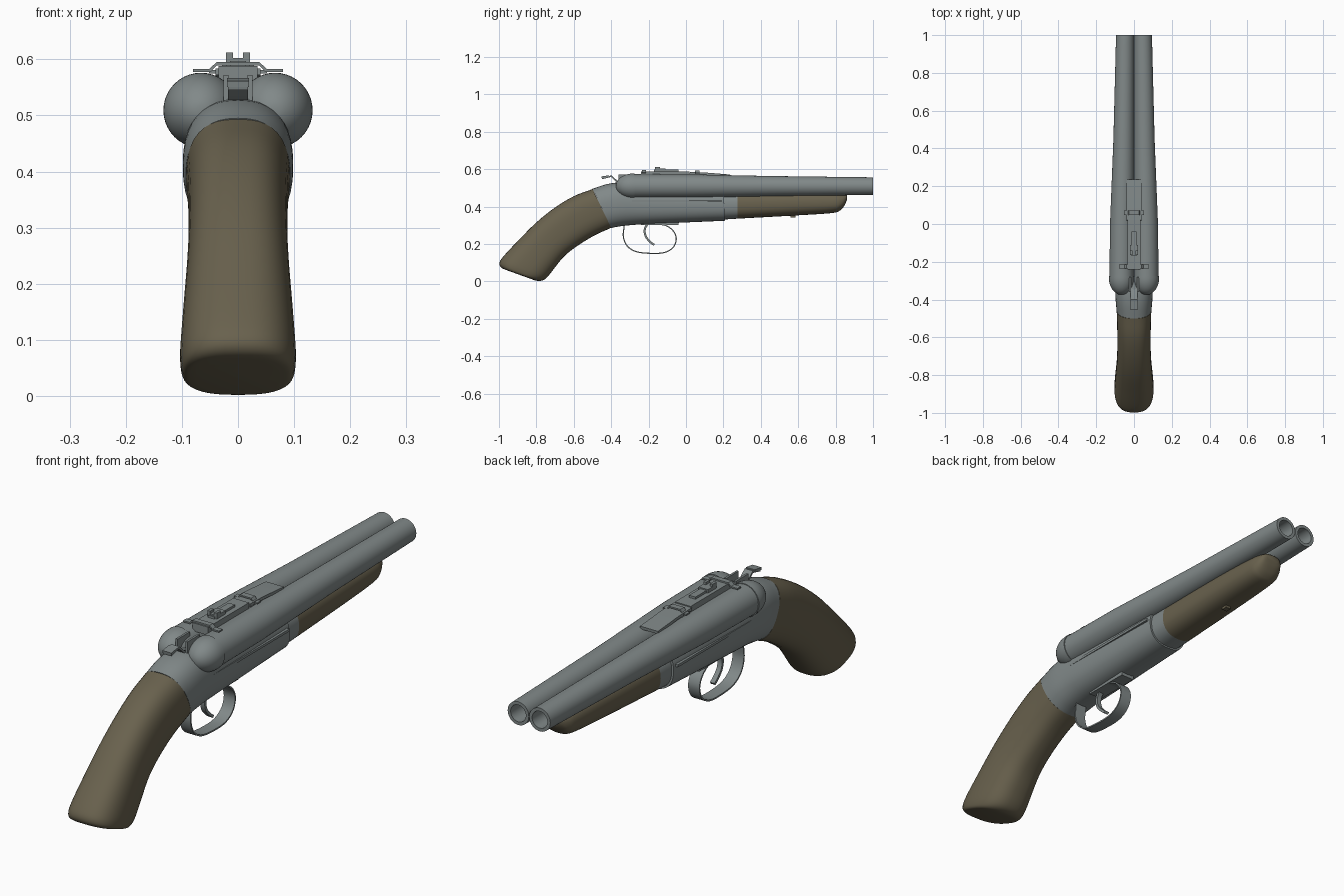
import bpy, bmesh, math
from mathutils import Vector

cube = bpy.data.objects.get("Cube")
if cube:
    bpy.data.objects.remove(cube)


def material(name, rgb):
    m = bpy.data.materials.new(name)
    m.use_nodes = True
    m.diffuse_color = (*rgb, 1)
    m.node_tree.nodes["Principled BSDF"].inputs["Base Color"].default_value = (*rgb, 1)
    return m


METAL = material("gunmetal", (0.22, 0.25, 0.25))
WOOD = material("dark_wood", (0.14, 0.12, 0.075))


def finish(name, bm, mat, angle=40):
    bmesh.ops.recalc_face_normals(bm, faces=bm.faces)
    me = bpy.data.meshes.new(name)
    bm.to_mesh(me)
    bm.free()
    me.materials.append(mat)
    ob = bpy.data.objects.new(name, me)
    bpy.context.collection.objects.link(ob)
    bpy.ops.object.select_all(action='DESELECT')
    ob.select_set(True)
    bpy.context.view_layer.objects.active = ob
    bpy.ops.object.shade_smooth_by_angle(angle=math.radians(angle))
    return ob


def skin(name, rings, mat):
    """Join closed rings of points into a capped tube."""
    bm = bmesh.new()
    rows = [[bm.verts.new(p) for p in ring] for ring in rings]
    n = len(rows[0])
    for a, b in zip(rows, rows[1:]):
        for i in range(n):
            j = (i + 1) % n
            bm.faces.new((a[i], a[j], b[j], b[i]))
    bm.faces.new(rows[0])
    bm.faces.new(rows[-1])
    return finish(name, bm, mat)


def smooth_path(pts, steps=6):
    """Catmull-Rom curve through the points."""
    v = [Vector(p) for p in pts]
    v = [2 * v[0] - v[1]] + v + [2 * v[-1] - v[-2]]
    out = []
    for a, b, c, d in zip(v, v[1:], v[2:], v[3:]):
        for k in range(steps):
            t = k / steps
            out.append(0.5 * (2 * b + (c - a) * t + (2 * a - 5 * b + 4 * c - d) * t * t
                              + (3 * b - a - 3 * c + d) * t ** 3))
    return out + [v[-2]]


def loft(name, sections, mat, power=2.4, n=40):
    """Sections: top y, top z, bottom y, bottom z, half width."""
    rings = []
    for yt, zt, yb, zb, w in smooth_path(sections, 4):
        ring = []
        for k in range(n):
            a = math.tau * k / n
            c, s = math.cos(a), math.sin(a)
            x = math.copysign(abs(c) ** (2 / power), c) * w
            h = 0.5 + 0.5 * math.copysign(abs(s) ** (2 / power), s)
            ring.append((x, yb + (yt - yb) * h, zb + (zt - zb) * h))
        rings.append(ring)
    return skin(name, rings, mat)


def strap(name, pts, width, thick, mat, across_x=True, at=0, smooth=True):
    """Bent band: path in y-z with width along x, or path in x-z with width along y."""
    path = smooth_path(pts) if smooth else [Vector(p) for p in pts]
    rings = []
    for i, p in enumerate(path):
        d = (path[min(i + 1, len(path) - 1)] - path[max(i - 1, 0)]).normalized()
        off = Vector((-d.y, d.x)) * thick / 2
        ring = []
        for side, q in ((-1, p - off), (1, p - off), (1, p + off), (-1, p + off)):
            w = at + side * width / 2
            ring.append((w, q.x, q.y) if across_x else (q.x, w, q.y))
        rings.append(ring)
    return skin(name, rings, mat)


def box(name, x, y, z, mat=METAL):
    bm = bmesh.new()
    bmesh.ops.create_cube(bm, size=1)
    for v in bm.verts:
        v.co = [r[0] + (r[1] - r[0]) * (c + 0.5) for r, c in zip((x, y, z), v.co)]
    return finish(name, bm, mat)


# Barrels: tapering tubes with hollow muzzles and domed breeches
def tube(name, side, profile):
    rings = []
    for y, r, cx in profile:
        rings.append([(side * cx + r * math.cos(math.tau * k / 40), y,
                       0.509 + r * math.sin(math.tau * k / 40)) for k in range(40)])
    return skin(name, rings, METAL)


for side, label in ((1, "left"), (-1, "right")):
    tube(label + "_barrel", side, [
        (-0.285, 0.064, 0.066), (0, 0.063, 0.064), (0.2, 0.059, 0.06), (0.45, 0.054, 0.055),
        (1, 0.047, 0.048), (1, 0.034, 0.048), (0.6, 0.034, 0.048)])
    dome = [(-0.285 - 0.09 * math.cos(a), 0.067 * math.sin(a), 0.066)
            for a in (math.pi / 2 * k / 12 for k in range(1, 13))]
    tube(label + "_breech_dome", side, dome + [(-0.275, 0.067, 0.066)])

# Receiver: wide rear body and a slimmer front section
loft("receiver", [(-0.5, 0.495, -0.4, 0.285, 0.093), (-0.42, 0.52, -0.36, 0.293, 0.098),
                  (-0.34, 0.528, -0.3, 0.3, 0.098), (-0.2, 0.51, -0.2, 0.306, 0.096),
                  (0.2, 0.49, 0.21, 0.324, 0.088)], METAL)
loft("receiver_front", [(0.1, 0.485, 0.1, 0.324, 0.08), (0.275, 0.48, 0.275, 0.335, 0.08)], METAL)
for side, label in ((1, "left"), (-1, "right")):
    box(label + "_action_ledge", sorted((side * 0.07, side * 0.097)), (-0.29, 0.19), (0.424, 0.434))

# Wooden grip and fore-end
loft("grip", [(-0.5, 0.493, -0.4, 0.286, 0.092), (-0.6, 0.455, -0.49, 0.245, 0.089),
              (-0.7, 0.395, -0.58, 0.19, 0.088), (-0.8, 0.315, -0.65, 0.135, 0.091),
              (-0.9, 0.215, -0.7, 0.075, 0.098), (-0.975, 0.135, -0.735, 0.03, 0.103),
              (-0.997, 0.1, -0.76, 0.008, 0.102), (-0.99, 0.075, -0.785, 0.002, 0.095),
              (-0.96, 0.06, -0.81, 0.006, 0.075)], WOOD, 2.6)
loft("fore_end", [(0.275, 0.48, 0.275, 0.335, 0.08), (0.6, 0.48, 0.6, 0.353, 0.075),
                  (0.78, 0.475, 0.78, 0.365, 0.068), (0.83, 0.47, 0.825, 0.38, 0.06),
                  (0.855, 0.465, 0.85, 0.41, 0.046), (0.862, 0.46, 0.86, 0.435, 0.03)], WOOD)
box("fore_end_pin", (-0.012, 0.012), (0.56, 0.585), (0.342, 0.36), WOOD)

# Trigger, guard and bottom plate
strap("trigger_guard", [(-0.33, 0.3), (-0.335, 0.24), (-0.315, 0.19), (-0.27, 0.16), (-0.2, 0.15),
                        (-0.12, 0.153), (-0.07, 0.18), (-0.052, 0.225), (-0.065, 0.265),
                        (-0.1, 0.295), (-0.14, 0.305)], 0.05, 0.006, METAL)
strap("trigger", [(-0.195, 0.32), (-0.22, 0.28), (-0.215, 0.24), (-0.19, 0.21), (-0.17, 0.195)],
      0.02, 0.011, METAL)
box("trigger_plate", (-0.03, 0.03), (-0.24, -0.04), (0.3, 0.33))

# Top lever behind the breech
strap("top_lever", [(-0.34, 0.52), (-0.37, 0.535), (-0.4, 0.562), (-0.45, 0.55)],
      0.036, 0.009, METAL, smooth=False)
for side, label in ((1, "left"), (-1, "right")):
    box(label + "_lever_cheek", sorted((side * 0.017, side * 0.026)), (-0.36, -0.28), (0.515, 0.572))
strap("lever_thumb_piece", [(-0.41, 0.562), (-0.452, 0.556)], 0.04, 0.01, METAL, smooth=False)

# Sight base: bridging straps, rail, filler rib and a notched sight
bridge = [(-0.08, 0.58), (-0.05, 0.58), (-0.038, 0.592), (0.038, 0.592), (0.05, 0.58), (0.08, 0.58)]
strap("rear_strap", bridge, 0.022, 0.006, METAL, False, -0.225, False)
strap("front_strap", [(x * 0.65, z - 0.002) for x, z in bridge], 0.025, 0.006, METAL, False, 0.06, False)
box("sight_rail", (-0.035, 0.035), (-0.24, 0.02), (0.555, 0.588))
box("sight_leaf", (-0.014, 0.014), (-0.17, -0.04), (0.585, 0.597))
for side, label in ((1, "left"), (-1, "right")):
    box(label + "_sight_prong", sorted((side * 0.009, side * 0.021)), (-0.165, -0.14), (0.585, 0.612))
box("sight_crossbar", (-0.021, 0.021), (-0.165, -0.11), (0.585, 0.602))
rib = [(0.02, 0.578), (0.1, 0.576), (0.235, 0.565)]
strap("front_rib", rib, 0.08, 0.012, METAL, smooth=False)
